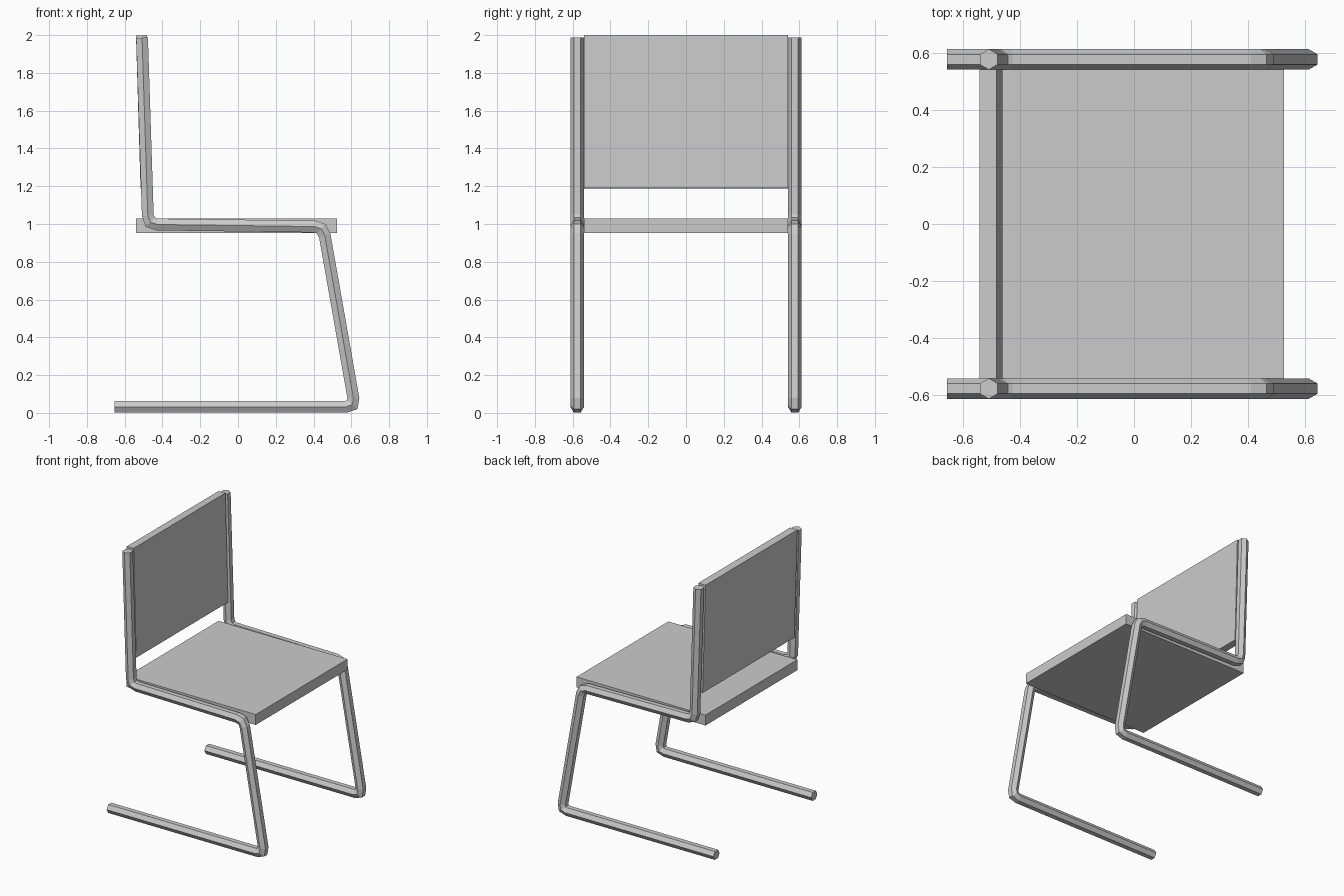
import bpy, bmesh, math
from mathutils import Vector

if "Cube" in bpy.data.objects:
    bpy.data.objects.remove(bpy.data.objects["Cube"])

RADIUS = 0.036          # hexagonal tube radius
TUBE_Y = 0.576          # tube centre line either side
HALF_W = 0.541          # half width of the panels


def make_object(name, bm):
    bmesh.ops.recalc_face_normals(bm, faces=bm.faces)
    mesh = bpy.data.meshes.new(name)
    bm.to_mesh(mesh)
    bm.free()
    obj = bpy.data.objects.new(name, mesh)
    bpy.context.collection.objects.link(obj)
    return obj


def round_corners(points, trim):
    """Replace each inner corner of an xz path by a short three-point bend."""
    pts = [Vector(p) for p in points]
    path = [pts[0]]
    for prev, cur, nxt in zip(pts, pts[1:], pts[2:]):
        a = cur + (prev - cur).normalized() * trim
        b = cur + (nxt - cur).normalized() * trim
        path += [a, (a + 2 * cur + b) / 4, b]
    return path + [pts[-1]]


def tube(name, points, y):
    """Sweep a hexagon along an xz path with mitred joints."""
    path = round_corners(points, 0.048)
    bm = bmesh.new()
    rings = []
    for i, p in enumerate(path):
        d0 = (p - path[max(i - 1, 0)]) if i else path[1] - p
        d1 = (path[i + 1] - p) if i < len(path) - 1 else d0
        d0, d1 = d0.normalized(), d1.normalized()
        t = (d0 + d1).normalized()
        n = Vector((-t.y, t.x)) / t.dot(d0)
        ring = []
        for k in range(6):
            a = k * math.pi / 3
            q = p + n * RADIUS * math.sin(a)
            ring.append(bm.verts.new((q.x, y + RADIUS * math.cos(a), q.y)))
        rings.append(ring)
    for r, s in zip(rings, rings[1:]):
        for k in range(6):
            j = (k + 1) % 6
            bm.faces.new((r[k], r[j], s[j], s[k]))
    bm.faces.new(rings[0])
    bm.faces.new(rings[-1])
    return make_object(name, bm)


def panel(name, profile):
    """Extrude an xz profile across the width of the chair."""
    bm = bmesh.new()
    face = bm.faces.new([bm.verts.new((x, -HALF_W, z)) for x, z in profile])
    ext = bmesh.ops.extrude_face_region(bm, geom=[face])["geom"]
    verts = [v for v in ext if isinstance(v, bmesh.types.BMVert)]
    bmesh.ops.translate(bm, verts=verts, vec=(0, 2 * HALF_W, 0))
    return make_object(name, bm)


# Cantilever side frames: floor rail, front leg, seat rail, back post
frame_path = [(-0.655, 0.032), (0.619, 0.032), (0.451, 0.986),
              (-0.476, 0.998), (-0.508, 1.986)]
tube("frame_right", frame_path, -TUBE_Y)
tube("frame_left", frame_path, TUBE_Y)

# Seat board
panel("seat", [(-0.54, 0.952), (0.525, 0.952), (0.525, 1.03), (-0.54, 1.03)])

# Leaning backrest board
panel("backrest", [(-0.516, 1.188), (-0.461, 1.19), (-0.482, 2.0), (-0.54, 1.998)])
